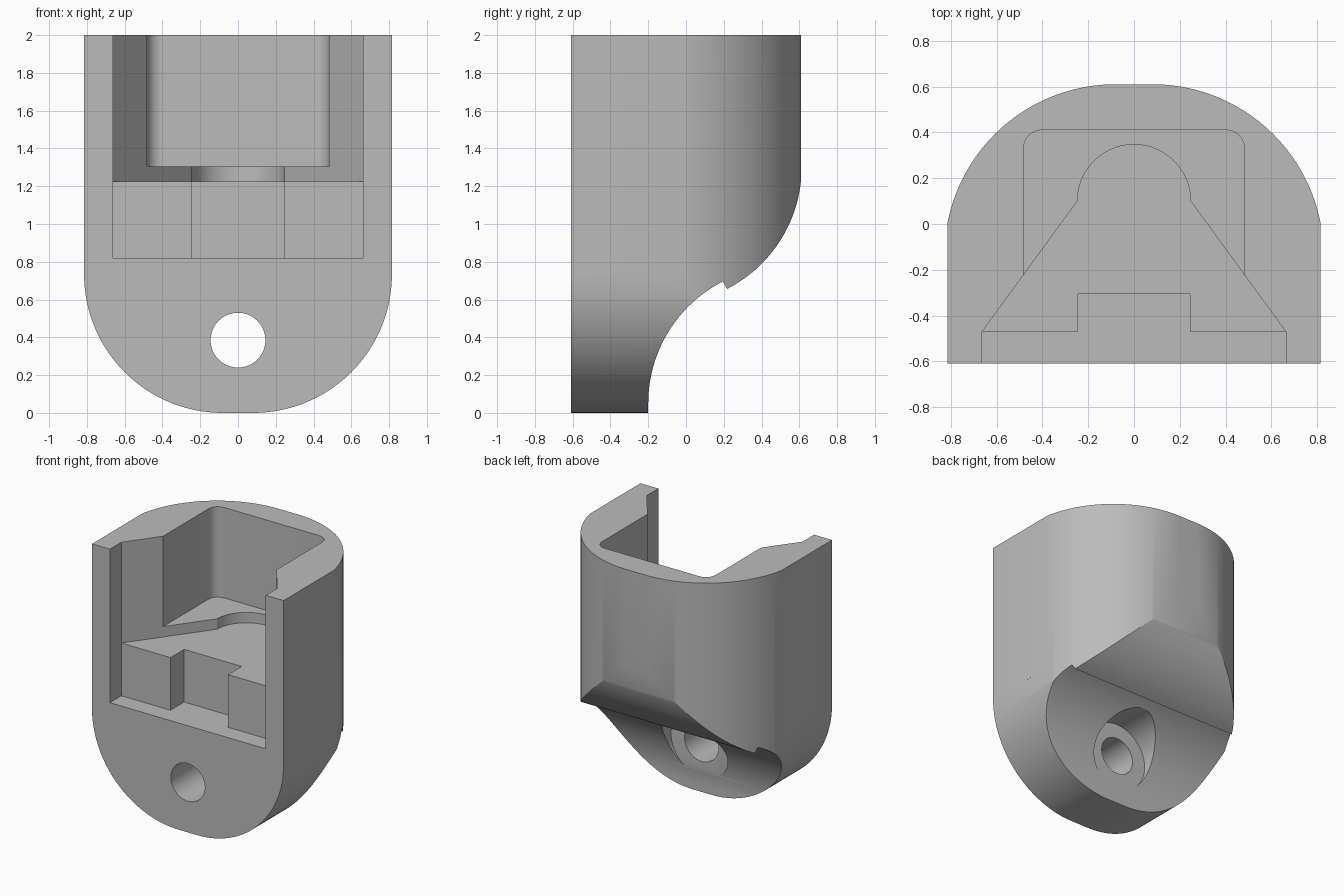
import bpy, bmesh
from math import sin, cos, radians
from mathutils import Vector

cube = bpy.data.objects.get("Cube")
if cube:
    bpy.data.objects.remove(cube, do_unlink=True)

grey = bpy.data.materials.new("plain grey")
grey.use_nodes = True
colour = (0.5, 0.5, 0.5, 1)
grey.diffuse_color = colour
grey.node_tree.nodes["Principled BSDF"].inputs["Base Color"].default_value = colour


def arc(cx, cy, r, a, b, n=32):
    """Points along an arc from angle a to angle b, in degrees."""
    angles = [radians(a + (b - a) * i / n) for i in range(n + 1)]
    return [(cx + r * cos(t), cy + r * sin(t)) for t in angles]


def mirrored(half):
    """Close a right-hand outline with its left-hand copy."""
    return half + [(-x, y) for x, y in reversed(half)]


def prism(name, outline, axis, lo, hi):
    """Extrude an outline along the named axis between lo and hi."""
    place = {"x": lambda u, v, w: (w, u, v),
             "y": lambda u, v, w: (u, w, v),
             "z": lambda u, v, w: (u, v, w)}[axis]
    bm = bmesh.new()
    face = bm.faces.new([bm.verts.new(place(u, v, lo)) for u, v in outline])
    grown = bmesh.ops.extrude_face_region(bm, geom=[face])
    moved = [g for g in grown["geom"] if isinstance(g, bmesh.types.BMVert)]
    bmesh.ops.translate(bm, verts=moved, vec=Vector(place(0, 0, hi - lo)))
    bmesh.ops.recalc_face_normals(bm, faces=bm.faces)
    mesh = bpy.data.meshes.new(name)
    bm.to_mesh(mesh)
    bm.free()
    mesh.materials.append(grey)
    obj = bpy.data.objects.new(name, mesh)
    bpy.context.collection.objects.link(obj)
    return obj


def combine(target, tool, operation):
    """Apply a boolean and discard its tool."""
    tool.hide_render = True
    mod = target.modifiers.new(tool.name, "BOOLEAN")
    mod.operation, mod.object, mod.solver = operation, tool, "EXACT"
    bpy.context.view_layer.objects.active = target
    bpy.ops.object.modifier_apply(modifier=mod.name)
    bpy.data.objects.remove(tool, do_unlink=True)


# Housing: plan outline with a domed back
plan = mirrored([(0.815, -0.61)] + arc(0.08, -0.138, 0.748, 10.6, 90, 48))
housing = prism("bracket_housing", plan, "z", 0, 2)

# Rounded lower end, seen from the front
front = mirrored([(1.2, 2.3), (1.2, 0.735)] + arc(0.08, 0.735, 0.735, 0, -90, 40))
combine(housing, prism("front_outline", front, "y", -1, 1), "INTERSECT")

# S-curved underside, seen from the side
side = [(-1, 2.3), (-1, -0.2), (-0.2, -0.2)]
side += arc(0.525, 0.05, 0.725, 180, 117)
side += arc(-0.11, 1.3, 0.722, -63, 0) + [(0.9, 1.3), (0.9, 2.3)]
combine(housing, prism("side_outline", side, "x", -1.5, 1.5), "INTERSECT")

# Lower front slot with its central notch
slot = mirrored([(0.663, -0.9), (0.663, -0.47), (0.245, -0.47), (0.245, -0.305)])
combine(housing, prism("slot_cutter", slot, "z", 0.82, 2.2), "DIFFERENCE")

# Tapered shelf recess with a round end
taper = mirrored([(0.6, -0.55), (0.663, -0.47)] + arc(0, 0.1, 0.247, 0, 88, 24))
combine(housing, prism("taper_cutter", taper, "z", 1.225, 2.2), "DIFFERENCE")

# Upper pocket with rounded back corners
pocket = mirrored([(0.3, -0.4), (0.482, -0.23)] + arc(0.402, 0.33, 0.08, 0, 90, 12))
combine(housing, prism("pocket_cutter", pocket, "z", 1.305, 2.2), "DIFFERENCE")

# Screw hole and its counterbore
for name, radius, start in (("hole", 0.145, -0.9), ("counterbore", 0.26, -0.19)):
    circle = arc(0, 0.385, radius, 0, 360, 64)[:-1]
    combine(housing, prism(name + "_cutter", circle, "y", start, 0.9), "DIFFERENCE")

# Smooth curved walls, sharp edges
bpy.ops.object.select_all(action="DESELECT")
housing.select_set(True)
bpy.context.view_layer.objects.active = housing
bpy.ops.object.shade_smooth_by_angle(angle=radians(25))
